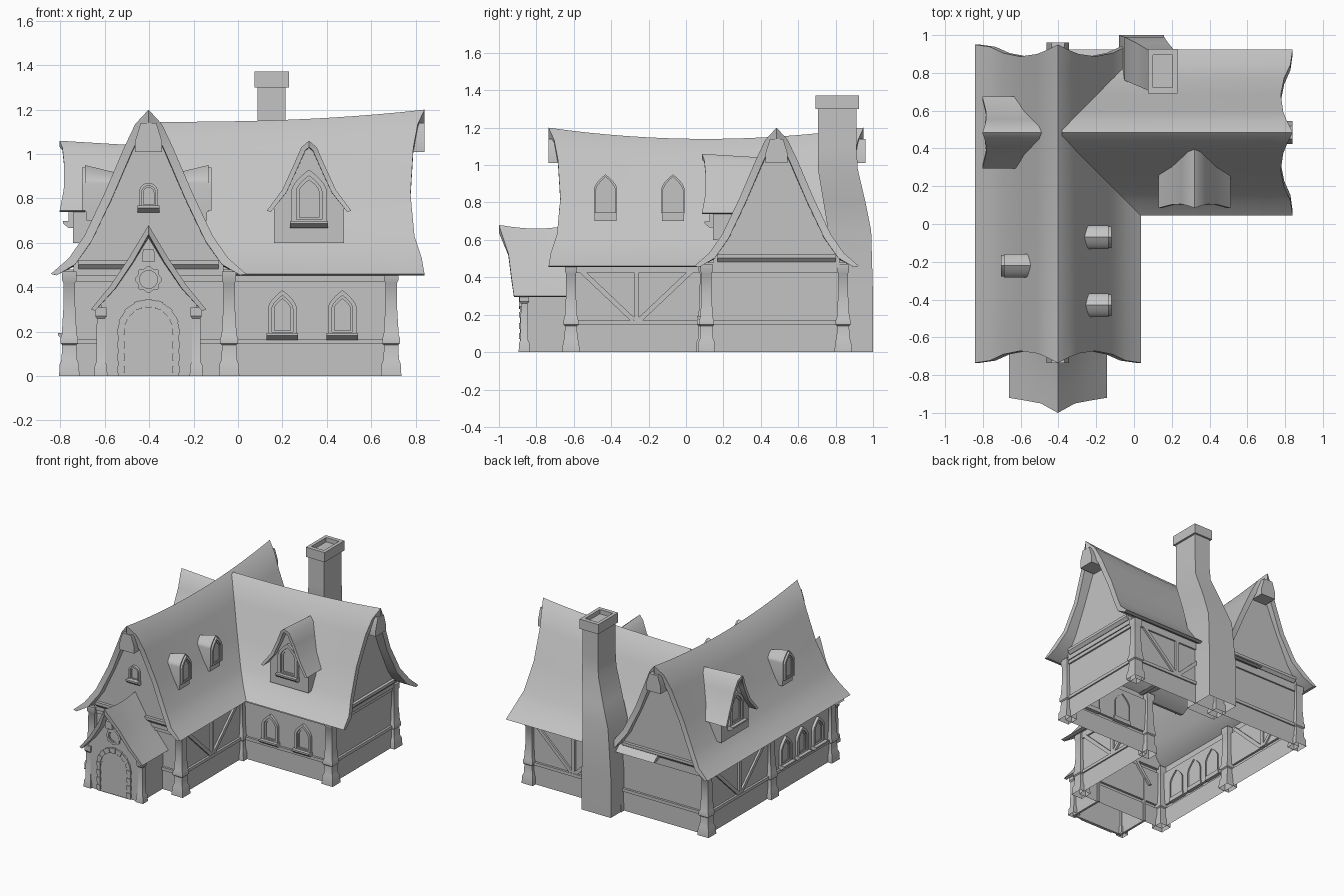
import bpy, bmesh, math
from mathutils import Matrix, Vector

cube = bpy.data.objects.get("Cube")
if cube:
    bpy.data.objects.remove(cube, do_unlink=True)

stone = bpy.data.materials.new("plain grey")
stone.use_nodes = True
GREY = (0.55, 0.55, 0.55, 1)
stone.diffuse_color = GREY
stone.node_tree.nodes["Principled BSDF"].inputs["Base Color"].default_value = GREY
parts = []


def at(x, y, z=0, turn=0):
    """Placement whose local front (-y) is turned about z."""
    return Matrix.Translation((x, y, z)) @ Matrix.Rotation(math.radians(turn), 4, 'Z')


def loft(name, m, rings, start=True, end=True):
    """Join closed rings of points, with optional end caps."""
    bm = bmesh.new()
    rows = [[bm.verts.new(m @ Vector(p)) for p in ring] for ring in rings]
    n = len(rows[0])
    for a, b in zip(rows, rows[1:]):
        for i in range(n):
            j = (i + 1) % n
            bm.faces.new((a[i], a[j], b[j], b[i]))
    if start:
        bm.faces.new(rows[0][::-1])
    if end:
        bm.faces.new(rows[-1])
    bmesh.ops.recalc_face_normals(bm, faces=bm.faces[:])
    mesh = bpy.data.meshes.new(name)
    bm.to_mesh(mesh)
    bm.free()
    mesh.materials.append(stone)
    ob = bpy.data.objects.new(name, mesh)
    bpy.context.collection.objects.link(ob)
    parts.append(ob)
    return ob


def prism(name, m, pts, y0, y1):
    return loft(name, m, [[(x, y, z) for x, z in pts] for y in (y0, y1)])


def moulding(name, m, w, profile):
    """Run a (y, z) section along local x."""
    return loft(name, m, [[(x, y, z) for y, z in profile] for x in (-w, w)])


def rect(w, z0, z1, x=0.0):
    return [(x - w, z0), (x + w, z0), (x + w, z1), (x - w, z1)]


def mirrored(half):
    return [(-d, z) for d, z in half[:0:-1]] + list(half)


def inset(line, t):
    """Offset an open profile downwards with mitred corners."""
    vs = [Vector(p) for p in line]
    normals = []
    for a, b in zip(vs, vs[1:]):
        d = (b - a).normalized()
        normals.append(Vector((d.y, -d.x)))
    out = []
    for i, v in enumerate(vs):
        a, b = normals[max(i - 1, 0)], normals[min(i, len(normals) - 1)]
        n = (a + b).normalized()
        out.append(tuple(v + n * (t / max(n.dot(a), 0.6))))
    return out


def roof(name, m, half, y0, y1, front, back, sag, t, steps=12):
    """Thick swept roof with curved verges, thin eaves and a sagging ridge."""
    low, top = half[-1][1], half[0][1]
    f, b = front[:0:-1] + front, back[:0:-1] + back
    outer, inner = [], []
    for k in range(steps + 1):
        s = k / steps
        squash = 1 - sag(s) / (top - low)
        line = mirrored([(d, low + (z - low) * squash) for d, z in half])
        ys = [(y0 + e) * (1 - s) + (y1 - g) * s for e, g in zip(f, b)]
        outer.append([(x, y, z) for (x, z), y in zip(line, ys)])
        inner.append([(x, y, max(z, low - .006)) for (x, z), y in zip(inset(line, t), ys)])
    # One ring per profile point, so the verges become clean quads
    rings = [[row[i] for row in outer] + [row[i] for row in inner[::-1]] for i in range(len(f))]
    return loft(name, m, rings)


def arch(w, h, spring, pointed=True, z0=0.0, n=8):
    side = []
    for i in range(n + 1):
        t = i / n
        if pointed:
            side.append((w * (1 - t ** 1.7), spring + (h - spring) * t))
        else:
            a = t * math.pi / 2
            side.append((w * math.cos(a), spring + (h - spring) * math.sin(a)))
    return [(w, z0)] + side + [(-x, z) for x, z in side[-2::-1]] + [(-w, z0)]


def frame(name, m, outer, mid, inner, d):
    """Stepped frame around a recessed pane."""
    steps = [(outer, 0.01), (outer, -d), (mid, -d), (mid, -d * 0.5), (inner, -d * 0.5), (inner, -0.003)]
    return loft(name, m, [[(x, y, z) for x, z in p] for p, y in steps], start=False)


def window(name, m, w, h, pointed=True, sill=True, d=0.02):
    spring = h * 0.58
    frame(name, m, arch(w, h, spring, pointed),
          arch(w * 0.72, h * 0.88, spring, pointed, h * 0.04),
          arch(w * 0.55, h * 0.8, spring, pointed, h * 0.08), d)
    if sill:
        moulding(name + "_sill", m, w + .006,
                 [(.01, .004), (-.045, .004), (-.045, -.008), (-.02, -.028), (.01, -.028)])


def beam(name, m, p, q, w=0.013, d=0.014):
    p, q = Vector(p), Vector(q)
    n = (q - p).normalized()
    n = Vector((-n.y, n.x)) * w
    prism(name, m, [tuple(v) for v in (p + n, p - n, q - n, q + n)], -d, 0.01)


def post(name, x, y, profile):
    loft(name, at(x, y), [[(-r, -r, z), (r, -r, z), (r, r, z), (-r, r, z)] for z, r in profile], start=False)


# Walls: one L-shaped shell with plinth, rail and wall plate
def outline(o, z):
    return [(-.765 - o, -.615 - o, z), (-.035 + o, -.615 - o, z), (-.035 + o, .105 - o, z),
            (.695 + o, .105 - o, z), (.695 + o, .845 + o, z), (-.765 - o, .845 + o, z)]


loft("walls", at(0, 0), [outline(o, z) for z, o in (
    (0, .006), (.145, .006), (.145, .016), (.168, .016), (.168, 0), (.425, 0), (.425, .012), (.48, .012))],
    start=False, end=False)

# Corner posts with flared feet and collars
POST = [(0, .046), (.055, .043), (.075, .035), (.14, .032), (.147, .04), (.17, .04),
        (.185, .034), (.3, .027), (.42, .026), (.43, .032), (.47, .032)]
for i, (x, y) in enumerate([(-.76, -.615), (-.04, -.615), (-.76, .1), (-.04, .1),
                            (-.76, .84), (-.04, .84), (.69, .11), (.69, .84)]):
    post(f"wall_post_{i}", x, y, POST)

# Main roofs
MAIN = [(0, 1.2), (.06, 1.135), (.11, 1.03), (.2, .82), (.29, .63), (.36, .53), (.44, .46)]
VERGE = [0, .03, .05, .063, .045, .012, 0]
roof("long_roof", at(-.403, 0), MAIN, -.735, .95, VERGE, VERGE,
     lambda s: .06 * (1 - (2 * s - 1) ** 2), .04, 16)
roof("cross_roof", at(0, .484, 0, 90), MAIN, -.84, .38, VERGE, [0] * 7,
     lambda s: .055 * (1 - (1 - s) ** 2.5), .04)

# Gable ends with tie beam and ridge beam end
for name, m, reach in (("front", at(-.403, -.635), .1), ("back", at(-.403, .857, 0, 180), .103),
                       ("right", at(.715, .484, 0, 90), .124)):
    panel = inset(mirrored(MAIN[:-1]), .027)
    panel = [(panel[0][0], .45)] + panel + [(panel[-1][0], .45)]
    prism(name + "_gable", m, panel, 0, .03)
    moulding(name + "_tie_beam", m, .315,
             [(.01, .522), (-.022, .522), (-.022, .502), (-.004, .482), (.01, .482)])
    prism(name + "_ridge_beam", m,
          [(-.06, 1.01), (.06, 1.01), (.06, 1.06), (.035, 1.14), (-.035, 1.14), (-.06, 1.06)], -reach, .02)

# Timber braces
for name, m in (("right", at(-.035, -.265, 0, 90)), ("left", at(-.765, .47, 0, -90)),
                ("back", at(.33, .845, 0, 180))):
    beam(name + "_stud", m, (0, .165), (0, .44))
    for s in (-1, 1):
        beam(f"{name}_brace_{s}", m, (s * .015, .17), (s * .3, .44))

# Wall windows
for i, x in enumerate((.2, .47)):
    window(f"front_window_{i}", at(x, .105, .19), .065, .197)
for i, y in enumerate((-.45, -.26, -.07)):
    window(f"left_window_{i}", at(-.765, y, .19, -90), .065, .197)
window("gable_window", at(-.403, -.635, .765), .043, .105, pointed=False)

# Large dormers
DORMER = [(0, 1.06), (.035, 1.03), (.07, .95), (.12, .84), (.19, .745)]
for name, m in (("front", at(.32, .145)), ("left", at(-.743, .484, 0, -90))):
    roof(name + "_dormer_roof", m, DORMER, -.06, .27, [0, .012, .02, .018, 0], [0] * 5,
         lambda s: .02 * s, .022, 4)
    face = inset(mirrored(DORMER[:-1]), .014)
    prism(name + "_dormer_wall", m, [(-.158, .6), (-.158, .77)] + face + [(.158, .77), (.158, .6)], 0, .16)
    window(name + "_dormer_window", m @ Matrix.Translation((0, 0, .695)), .08, .235)

# Small arched dormers, with hoods sinking towards the roof
for i, (x, y, turn) in enumerate([(-.14, -.07, 90), (-.14, -.43, 90), (-.683, -.22, -90)]):
    m = at(x, y, 0, turn)
    prism(f"small_dormer_base_{i}", m, rect(.058, .7, .76), 0, .08)
    loft(f"small_dormer_{i}", m, [[(u, d, z + .74) for u, z in arch(.062, h, .13)]
                                  for d, h in ((-.006, .21), (.16, .17))])
    window(f"small_dormer_window_{i}", m @ Matrix.Translation((0, -.006, .745)), .057, .195, sill=False, d=.014)

# Porch
porch = at(-.403, 0)
roof("porch_roof", porch, [(0, .68), (.09, .53), (.17, .41), (.26, .3)], -1, -.6,
     [0, .05, .065, .08], [0] * 4, lambda s: .02 * math.sin(math.pi * s), .025, 6)
prism("porch_front", porch, [(-.215, 0), (.215, 0), (.215, .33), (.09, .505), (0, .645), (-.09, .505), (-.215, .33)],
      -.88, -.865)
prism("porch_ridge_beam", porch, [(-.03, .515), (.03, .515), (.025, .57), (-.025, .57)], -.95, -.87)
for i, s in enumerate((-1, 1)):
    prism(f"porch_side_{i}", porch, rect(.008, 0, .335, s * .207), -.87, -.61)
    post(f"porch_post_{i}", -.403 + s * .215, -.865,
         [(0, .03), (.05, .027), (.065, .02), (.26, .018), (.27, .025), (.31, .025)])

# Door with stone surround
door = at(-.403, -.88)
frame("door_frame", door, arch(.138, .345, .2, False), arch(.112, .315, .2, False),
      arch(.1, .3, .2, False), .008)
for i in range(9):
    a = math.pi * i / 8
    c, s = math.cos(a), math.sin(a)
    beam(f"arch_stone_{i}", door, (.108 * c, .2 + .11 * s), (.14 * c, .2 + .148 * s), .014, .013)
for s in (-1, 1):
    for z in (.03, .085, .14):
        beam(f"jamb_stone_{s}_{z}", door, (s * .108, z), (s * .14, z), .016, .013)

# Lobed round window above the door
turns = [math.tau * i / 48 for i in range(48)]
ring = [[((r + l * math.cos(8 * a)) * math.cos(a), .435 + (r + l * math.cos(8 * a)) * math.sin(a)) for a in turns]
        for r, l in ((.057, .005), (.04, 0), (.034, 0))]
frame("round_window", door, *ring, .014)

# Bent chimney with hollow cap
loft("chimney", at(0, 0), [[(a, c, z), (b, c, z), (b, d, z), (a, d, z)] for z, a, b, c, d in (
    (0, -.08, .16, .76, 1), (.3, -.08, .16, .76, 1), (.65, -.05, .16, .76, .99), (.8, .01, .18, .735, .96),
    (.98, .08, .215, .705, .918), (1.1, .088, .215, .705, .912), (1.3, .088, .215, .705, .912),
    (1.3, .075, .23, .692, .926), (1.372, .075, .23, .692, .926), (1.372, .1, .205, .722, .896),
    (1.34, .1, .205, .722, .896))], start=False)

# Smooth shading with sharp edges kept
bpy.ops.object.select_all(action='DESELECT')
for ob in parts:
    ob.select_set(True)
bpy.context.view_layer.objects.active = parts[0]
bpy.ops.object.shade_smooth_by_angle(angle=math.radians(32))
